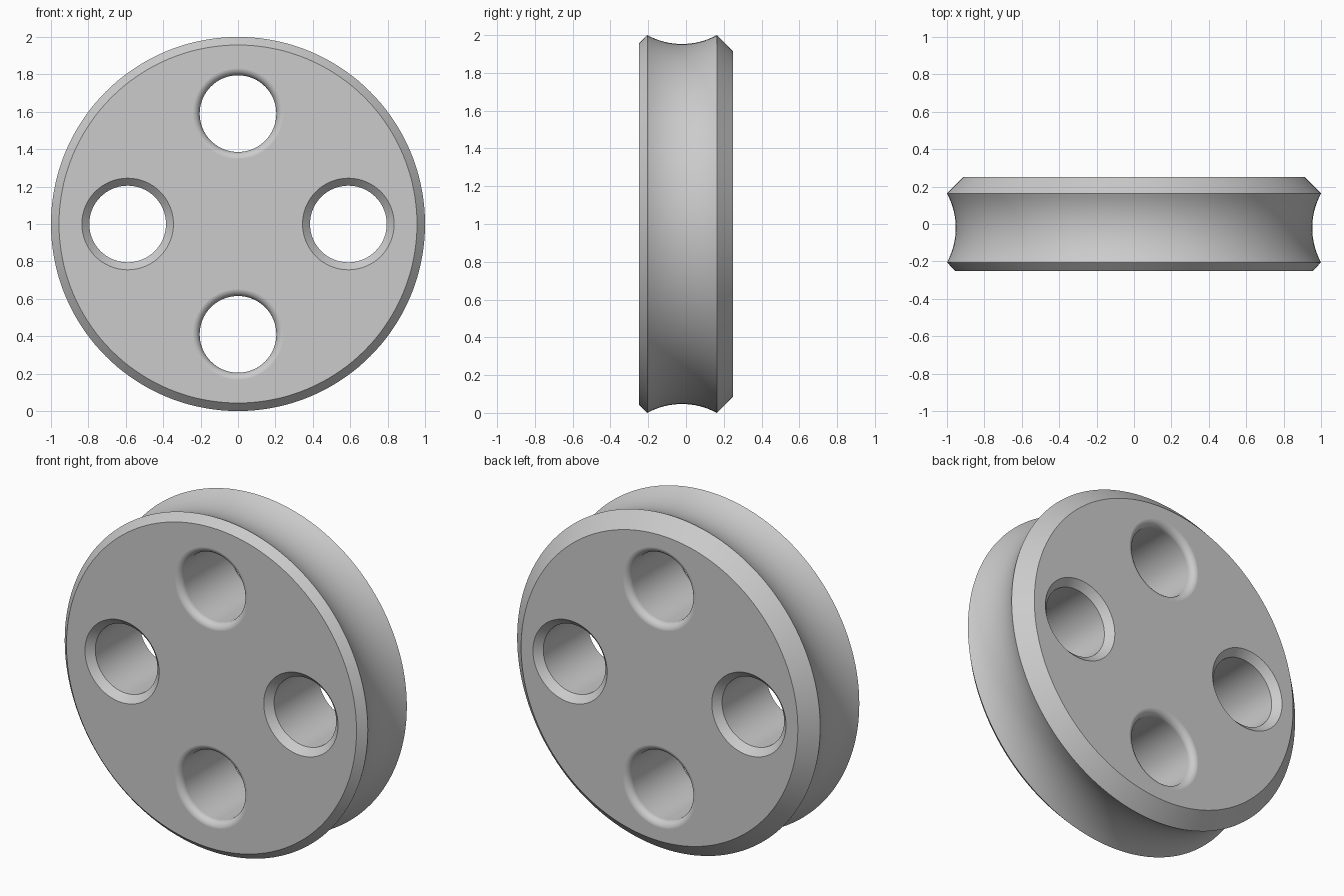
import bpy
import bmesh
from math import sin, cos, pi, radians, tau
from mathutils import Matrix, Vector

if "Cube" in bpy.data.objects:
    bpy.data.objects.remove(bpy.data.objects["Cube"])

HALF = 0.25       # half thickness of the wheel
BORE = 0.205      # radius of the through holes
LIP = 0.04        # size of the hole chamfers and fillets

grey = bpy.data.materials.new("light_grey")
grey.use_nodes = True
grey.diffuse_color = (0.6, 0.6, 0.6, 1)
grey.node_tree.nodes["Principled BSDF"].inputs["Base Color"].default_value = (0.6, 0.6, 0.6, 1)


def lathe(name, profile, centre, steps):
    """Solid of revolution about the y direction from (radius, y) points."""
    bm = bmesh.new()
    rings = [[bm.verts.new((centre[0] + r * cos(tau * i / steps), y,
                            centre[1] + r * sin(tau * i / steps)))
              for i in range(steps)] for r, y in profile]
    for a, b in zip(rings, rings[1:]):
        for i in range(steps):
            j = (i + 1) % steps
            bm.faces.new((a[i], a[j], b[j], b[i]))
    bm.faces.new(rings[0])
    bm.faces.new(rings[-1])
    bmesh.ops.recalc_face_normals(bm, faces=bm.faces)
    mesh = bpy.data.meshes.new(name)
    bm.to_mesh(mesh)
    bm.free()
    mesh.materials.append(grey)
    obj = bpy.data.objects.new(name, mesh)
    bpy.context.collection.objects.link(obj)
    return obj


# Rim: front chamfer, circular groove, wider back chamfer
front_y, back_y, depth = -0.205, 0.163, 0.047
mid, half = (front_y + back_y) / 2, (back_y - front_y) / 2
arc_r = (half ** 2 + depth ** 2) / (2 * depth)
groove = []
for k in range(17):
    y = half * (k / 8 - 1)
    groove.append((1 - depth + arc_r - (arc_r ** 2 - y ** 2) ** 0.5, mid + y))
wheel = lathe("pulley_wheel", [(0.957, -HALF)] + groove + [(0.913, HALF)], (0, 1), 144)

# Hole cutters: chamfered at the sides, rounded at top and bottom
chamfer = [(BORE + LIP * 2, HALF + LIP), (BORE, HALF - LIP)]
fillet = [(BORE + LIP, HALF + LIP)]
for k in range(9):
    a = pi / 2 * k / 8
    fillet.append((BORE + LIP * (1 - sin(a)), HALF + 0.0002 - LIP * (1 - cos(a))))


def both_ends(lip):
    return lip + [(r, -y) for r, y in reversed(lip)]


def cut_hole(name, lip, centre):
    cutter = lathe(name, both_ends(lip), centre, 64)
    cutter.hide_render = True
    mod = wheel.modifiers.new(name, 'BOOLEAN')
    mod.operation = 'DIFFERENCE'
    mod.solver = 'EXACT'
    mod.object = cutter
    bpy.ops.object.modifier_apply(modifier=mod.name)
    bpy.data.objects.remove(cutter)


bpy.context.view_layer.objects.active = wheel
wheel.select_set(True)
for side, name in ((-1, "lower"), (1, "upper")):
    cut_hole(name + "_hole_cutter", fillet, (0, 1 + 0.59 * side))
for side, name in ((-1, "right"), (1, "left")):
    cut_hole(name + "_hole_cutter", chamfer, (0.59 * side, 1))

# Smooth curves, crisp chamfer edges and flat side faces
bpy.ops.object.shade_smooth_by_angle(angle=radians(25))
weighted = wheel.modifiers.new("flat_sides", 'WEIGHTED_NORMAL')
weighted.keep_sharp = True
